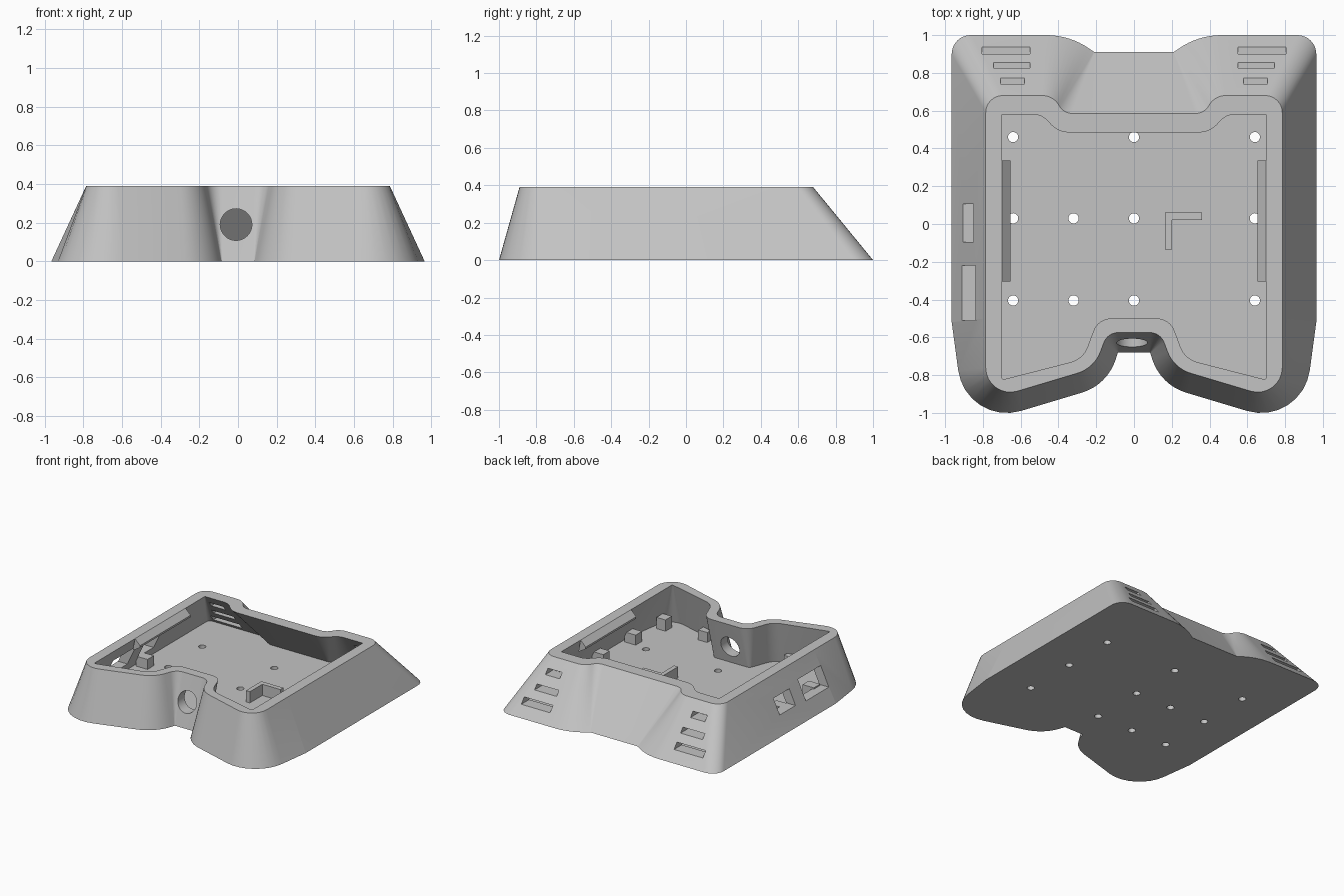
import bpy, bmesh, math
from mathutils import Vector, Matrix

if "Cube" in bpy.data.objects:
    bpy.data.objects.remove(bpy.data.objects["Cube"])

TOP, FLOOR, SEG = 0.39, 0.05, 8

grey = bpy.data.materials.new("plain grey")
grey.use_nodes = True
grey.diffuse_color = (0.55, 0.55, 0.55, 1)
grey.node_tree.nodes["Principled BSDF"].inputs["Base Color"].default_value = (0.55, 0.55, 0.55, 1)


def finish(bm, name):
    bmesh.ops.recalc_face_normals(bm, faces=bm.faces)
    mesh = bpy.data.meshes.new(name)
    bm.to_mesh(mesh)
    bm.free()
    mesh.materials.append(grey)
    ob = bpy.data.objects.new(name, mesh)
    bpy.context.collection.objects.link(ob)
    return ob


def outline(corners):
    """Round each corner (x, y, radius) of a half profile and mirror it in x."""
    half = []
    for i in range(1, len(corners) - 1):
        prev, p, nxt = (Vector(c[:2]) for c in corners[i - 1:i + 2])
        r = corners[i][2]
        a, b = (prev - p).normalized(), (nxt - p).normalized()
        h = a.angle(b) / 2
        centre = p + (a + b).normalized() * r / math.sin(h)
        start = p + a * r / math.tan(h) - centre
        end = p + b * r / math.tan(h) - centre
        turn = math.atan2(start.x * end.y - start.y * end.x, start.dot(end))
        for k in range(SEG + 1):
            half.append(centre + Matrix.Rotation(turn * k / SEG, 2) @ start)
    return half + [Vector((-v.x, v.y)) for v in reversed(half)]


def loft(name, rings):
    bm = bmesh.new()
    loops = [[bm.verts.new((p.x, p.y, z)) for p in ring] for ring, z in rings]
    n = len(loops[0])
    for lo, hi in zip(loops, loops[1:]):
        for i in range(n):
            j = (i + 1) % n
            bm.faces.new((lo[i], lo[j], hi[j]))
            bm.faces.new((lo[i], hi[j], hi[i]))
    bm.faces.new(loops[0])
    bm.faces.new(loops[-1])
    return finish(bm, name)


def box(bm, x, y, z):
    lo, hi = zip(sorted(x), sorted(y), sorted(z))
    size = [b - a for a, b in zip(lo, hi)]
    mid = [(a + b) / 2 for a, b in zip(lo, hi)]
    bmesh.ops.create_cube(bm, size=1, matrix=Matrix.Translation(mid) @ Matrix.Diagonal((*size, 1)))


def cylinder(bm, centre, r, depth, tilt=0):
    bmesh.ops.create_cone(bm, cap_ends=True, segments=32, radius1=r, radius2=r, depth=depth,
                          matrix=Matrix.Translation(centre) @ Matrix.Rotation(tilt, 4, "X"))


def cut(target, cutter):
    mod = target.modifiers.new("cut", "BOOLEAN")
    mod.operation, mod.solver, mod.object = "DIFFERENCE", "EXACT", cutter
    bpy.context.view_layer.objects.active = target
    bpy.ops.object.modifier_apply(modifier=mod.name)
    bpy.data.objects.remove(cutter)


# Half profiles, from the middle of the back round to the middle of the front
outer_base = outline([(0, .91, 0), (.21, .91, .005), (.34, 1, .40), (.965, 1, .10), (.965, -.52, .02),
                      (.89, -1.077, .26), (.14, -.852, .27), (.085, -.68, .005), (0, -.68, 0)])
outer_rim = outline([(0, .585, 0), (.37, .585, .08), (.43, .68, .1), (.785, .68, .09), (.785, -.5, .02),
                     (.785, -.935, .13), (.21, -.763, .19), (.14, -.575, .08), (0, -.575, 0)])
inner_base = outline([(0, .77, 0), (.26, .77, .02), (.37, .86, .2), (.86, .86, .03), (.86, -.5, .02),
                      (.79, -.945, .12), (.24, -.785, .15), (.16, -.575, .03), (0, -.575, 0)])
inner_rim = outline([(0, .485, 0), (.40, .485, .13), (.49, .58, .1), (.7, .58, .005), (.7, -.5, .02),
                     (.7, -.825, .01), (.27, -.715, .13), (.19, -.5, .1), (0, -.5, 0)])

# Hollow flared shell
shell = loft("case_shell", [(outer_base, 0), (outer_rim, TOP)])
cut(shell, loft("cavity", [(inner_base, FLOOR), (inner_rim, TOP), (inner_rim, TOP + .1)]))

# Openings: floor holes, front port, side windows, rear vents
bm = bmesh.new()
for x, y in [(-.64, .46), (0, .46), (.64, .46)] + [(x, y) for x in (-.64, -.32, 0, .64) for y in (.03, -.405)]:
    cylinder(bm, (x, y, FLOOR / 2), .027, .12)
cylinder(bm, (-.01, -.62, .19), .082, .3, math.pi / 2)
box(bm, (-1.05, -.68), (-.095, .105), (.13, .25))
box(bm, (-1.05, -.68), (-.51, -.22), (.12, .275))
for x0, x1, y0, y1 in [(.55, .805, .90, .937), (.55, .745, .825, .855), (.58, .707, .74, .772)]:
    for s in (-1, 1):
        box(bm, (s * x0, s * x1), (y0 - .16, 1.1), [TOP * (1 - y) / .32 for y in (y0, y1)])
cut(shell, finish(bm, "openings"))

# Corner bracket standing on the floor
bm = bmesh.new()
box(bm, (.165, .36), (.022, .06), (FLOOR - .01, .14))
box(bm, (.165, .2), (-.135, .022), (FLOOR - .01, .14))
bracket = finish(bm, "floor_bracket")

for s, side in ((1, "left"), (-1, "right")):
    # Snap ridge below the rim
    bm = bmesh.new()
    ends = [[bm.verts.new((s * x, y, z)) for x, z in ((.70, TOP), (.655, .345), (.655, .33), (.72, .29))]
            for y in (-.305, .335)]
    bm.faces.new(ends[0])
    bm.faces.new(ends[1])
    for i in range(4):
        j = (i + 1) % 4
        bm.faces.new((ends[0][i], ends[0][j], ends[1][j], ends[1][i]))
    finish(bm, side + "_snap_ridge")

    # Small support blocks tucked under the walls
    bm = bmesh.new()
    for y in (-.46, -.05):
        box(bm, (s * .74, s * .84), (y - .04, y + .04), (FLOOR - .01, .13))
    box(bm, (s * .70, s * .78), (-.82, -.74), (FLOOR - .01, .14))
    box(bm, (s * .34, s * .42), (-.84, -.755), (FLOOR - .01, .13))
    finish(bm, side + "_supports")

# Smooth curved walls, crisp edges
bpy.ops.object.select_all(action="DESELECT")
shell.select_set(True)
bpy.context.view_layer.objects.active = shell
bpy.ops.object.shade_smooth_by_angle(angle=math.radians(30))
